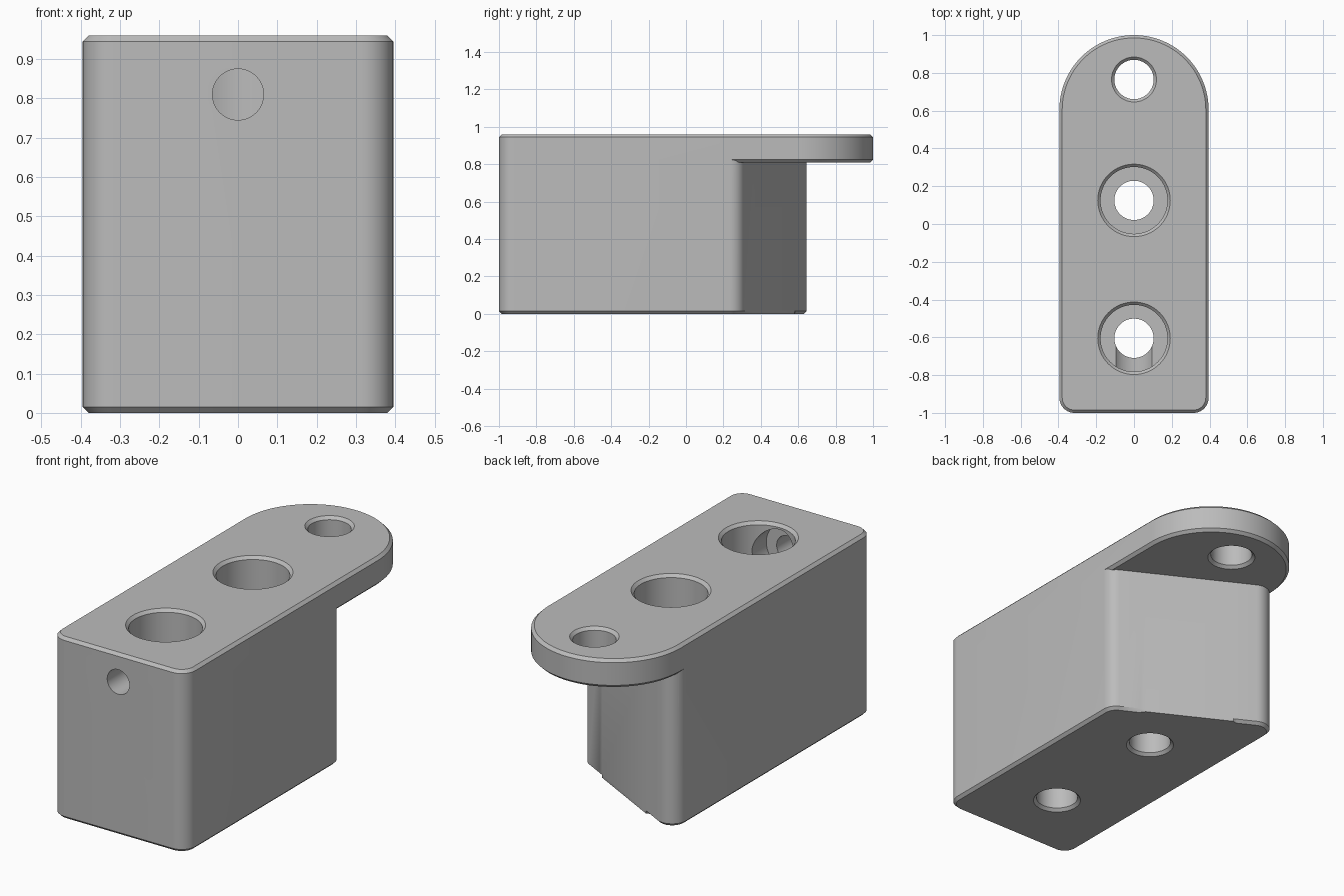
import bpy, bmesh
from math import sin, cos, radians, tau
from mathutils import Matrix, Vector

cube = bpy.data.objects.get("Cube")
if cube:
    bpy.data.objects.remove(cube, do_unlink=True)

W, R, C = 0.395, 0.08, 0.015          # half width, corner radius, chamfer
TOP, UNDER, END = 0.96, 0.81, 1.0     # plate top, plate underside, half length
SLANT = 62                            # direction the slanted rear wall faces

grey = bpy.data.materials.new("plain_grey")
grey.use_nodes = True
grey.diffuse_color = (0.5, 0.5, 0.5, 1)
grey.node_tree.nodes["Principled BSDF"].inputs["Base Color"].default_value = (0.5, 0.5, 0.5, 1)


def make_object(name, bm):
    bmesh.ops.recalc_face_normals(bm, faces=bm.faces)
    mesh = bpy.data.meshes.new(name)
    bm.to_mesh(mesh)
    bm.free()
    mesh.materials.append(grey)
    obj = bpy.data.objects.new(name, mesh)
    bpy.context.collection.objects.link(obj)
    return obj


def arc(cx, cy, r, a0, a1, n):
    angles = [radians(a0 + (a1 - a0) * i / n) for i in range(n + 1)]
    return [Vector((cx + r * cos(a), cy + r * sin(a))) for a in angles]


def loft(name, levels):
    """Solid through closed outlines given as (outline, z)."""
    bm = bmesh.new()
    rings = [[bm.verts.new((p.x, p.y, z)) for p in pts] for pts, z in levels]
    for lo, hi in zip(rings, rings[1:]):
        for i in range(len(lo)):
            j = (i + 1) % len(lo)
            bm.faces.new((lo[i], lo[j], hi[j], hi[i]))
    bm.faces.new(rings[0][::-1])
    bm.faces.new(rings[-1])
    return make_object(name, bm)


def lathe(name, profile, matrix, n=64):
    """Closed turned cutter from (radius, height) points."""
    levels = [(arc(0, 0, r, 0, 360 - 360 / n, n - 1), z) for r, z in profile]
    obj = loft(name, levels)
    obj.data.transform(matrix)
    obj.hide_render = True
    return obj


def front_corners(inset):
    x, y, r = W - R, R - END, R - inset
    return arc(-x, y, r, 180, 270, 10) + arc(x, y, r, 270, 360, 10)


def plate_outline(inset):
    return front_corners(inset) + arc(0, END - W, W - inset, 0, 180, 64)


def body_outline(inset, plain_wall=False):
    x = W - R
    near = arc(x, 0.235, R - inset, 0, SLANT, 8)
    far = arc(-x, 0.565, R - inset, SLANT, 180, 12)
    # the middle of the slanted wall keeps a sharp lower edge
    out = Vector((cos(radians(SLANT)), sin(radians(SLANT)))) * inset
    wall = [near[-1].lerp(far[0], t) + out * (plain_wall and 0.2 < t < 0.8)
            for t in (0.15, 0.21, 0.79, 0.85)]
    wall[1:3] = [near[-1].lerp(far[0], t) + (out if plain_wall else out * 0) for t in (0.19, 0.83)]
    return front_corners(inset) + near + wall + far


def boolean(target, other, operation):
    mod = target.modifiers.new(operation.title(), 'BOOLEAN')
    mod.operation, mod.solver, mod.object = operation, 'EXACT', other
    bpy.context.view_layer.objects.active = target
    bpy.ops.object.modifier_apply(modifier=mod.name)
    bpy.data.objects.remove(other, do_unlink=True)


# Deep body, and the rounded plate overhanging its slanted rear wall
block = loft("mounting_block", [(body_outline(C, True), 0), (body_outline(0), C),
                                (body_outline(0), UNDER + C)])
plate = loft("top_plate", [(plate_outline(C), UNDER), (plate_outline(0), UNDER + C),
                           (plate_outline(0), TOP - C), (plate_outline(C), TOP)])
boolean(block, plate, 'UNION')

# Upright holes: chamfered mouths, two of them counterbored
BORE, SEAT, FLOOR = 0.104, 0.177, 0.73


def mouth(r, z, up):
    pts = [(r, z - up * C), (r + 2 * C, z + up * C)]
    return pts if up > 0 else pts[::-1]


for y in (-0.605, 0.125):
    profile = mouth(BORE, 0, -1) + [(BORE, FLOOR), (SEAT, FLOOR)] + mouth(SEAT, TOP, 1)
    boolean(block, lathe("bolt_hole", profile, Matrix.Translation((0, y, 0))), 'DIFFERENCE')
profile = mouth(BORE, UNDER, -1) + mouth(BORE, TOP, 1)
boolean(block, lathe("rear_hole", profile, Matrix.Translation((0, 0.765, 0))), 'DIFFERENCE')

# Front hole, widening inside to meet the front counterbore
profile = [(0.065, -0.1), (0.065, 0.15), (0.125, 0.15), (0.125, 0.395)]
turn = Matrix.Translation((0, -END, UNDER)) @ Matrix.Rotation(-tau / 4, 4, 'X')
boolean(block, lathe("front_hole", profile, turn), 'DIFFERENCE')

bpy.ops.object.select_all(action='DESELECT')
block.select_set(True)
bpy.context.view_layer.objects.active = block
bpy.ops.object.shade_smooth_by_angle(angle=radians(30))
